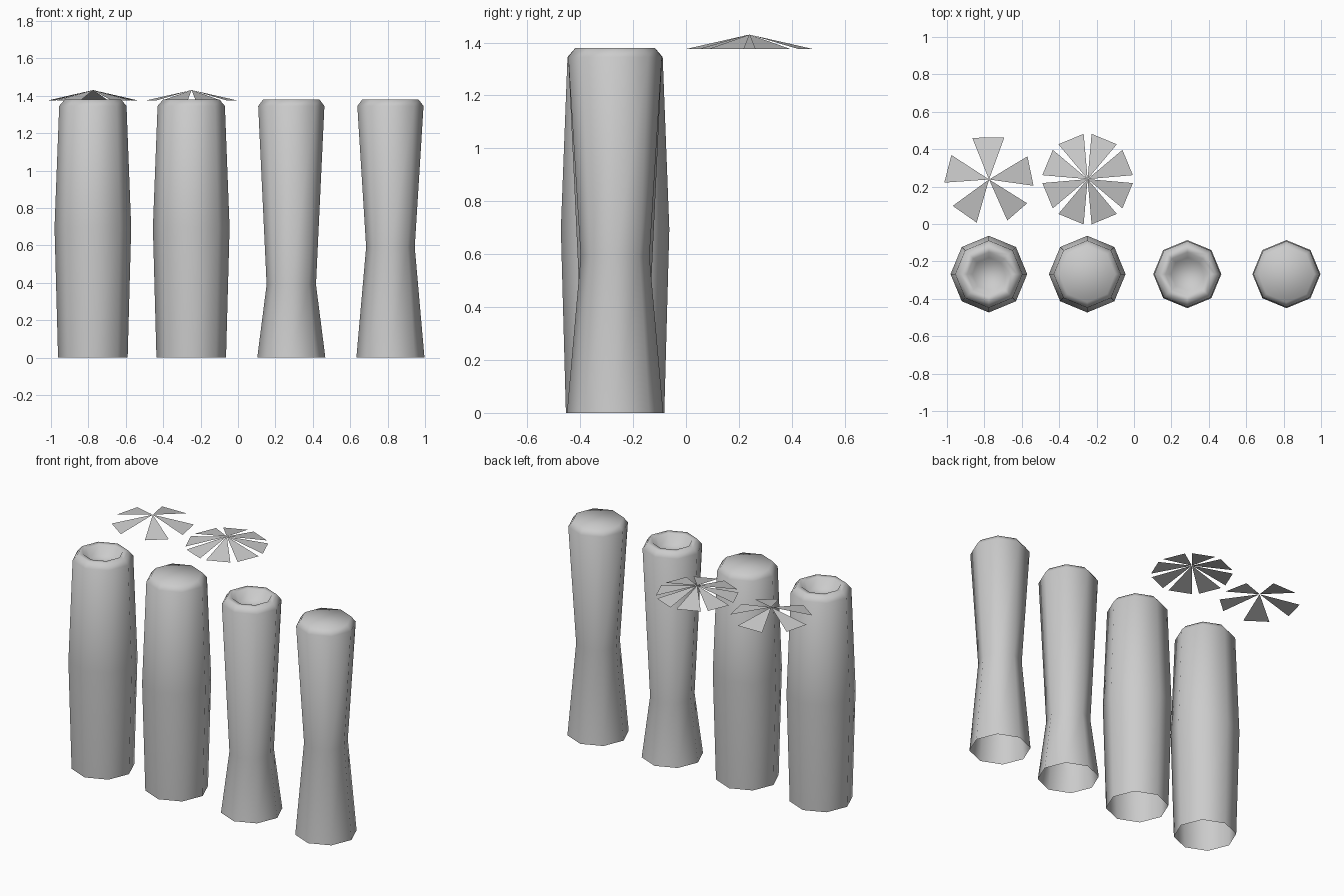
import bpy
from math import cos, sin, radians, tau

if "Cube" in bpy.data.objects:
    bpy.data.objects.remove(bpy.data.objects["Cube"])

SIDES = 8


def make_object(name, verts, faces, smooth):
    mesh = bpy.data.meshes.new(name)
    mesh.from_pydata(verts, [], faces)
    for p in mesh.polygons:
        p.use_smooth = smooth
    ob = bpy.data.objects.new(name, mesh)
    bpy.context.collection.objects.link(ob)
    return ob


def lathe(name, x, y, profile):
    """Octagonal turned shell, open at the bottom, closed by the last ring."""
    verts = [(x + r * cos(tau * i / SIDES), y + r * sin(tau * i / SIDES), z)
             for r, z in profile for i in range(SIDES)]
    faces = []
    for k in range(len(profile) - 1):
        a, b = k * SIDES, (k + 1) * SIDES
        for i in range(SIDES):
            j = (i + 1) % SIDES
            faces.append((a + i, a + j, b + j, b + i))
    last = (len(profile) - 1) * SIDES
    faces.append(tuple(range(last, last + SIDES)))
    return make_object(name, verts, faces, True)


def fan(name, x, y, blades, radius=0.24, tip=1.43, rim=1.375):
    """Shallow cone of separate triangular blades meeting at the apex."""
    verts, faces = [(x, y, tip)], []
    for a0, a1 in blades:
        n = len(verts)
        for a in (a0, a1):
            verts.append((x + radius * cos(radians(a)),
                          y + radius * sin(radians(a)), rim))
        faces.append((0, n, n + 1))
    return make_object(name, verts, faces, False)


# Column profiles (radius, height)
bulged = [(0.186, 0), (0.205, 0.695), (0.18, 1.345), (0.15, 1.38)]
low_waist = [(0.182, 0), (0.132, 0.39), (0.177, 1.345), (0.15, 1.38)]
high_waist = [(0.182, 0), (0.13, 0.59), (0.177, 1.345), (0.15, 1.38)]
recess = [(0.117, 1.378), (0.088, 1.32)]

# Four columns in a row
Y = -0.268
lathe("bulged_column_hollow", -0.776, Y, bulged + recess)
lathe("bulged_column_solid", -0.25, Y, bulged)
lathe("waisted_column_hollow", 0.285, Y, low_waist + recess)
lathe("waisted_column_solid", 0.815, Y, high_waist)

# Two blade crowns behind the bulged columns
fan("sparse_blade_crown", -0.775, 0.238,
    [(-8, 31), (70, 112), (147, 184), (216, 254), (294, 328)])
fan("full_blade_crown", -0.248, 0.24,
    [(45 * k + 5, 45 * k + 40) for k in range(8)], radius=0.243)
